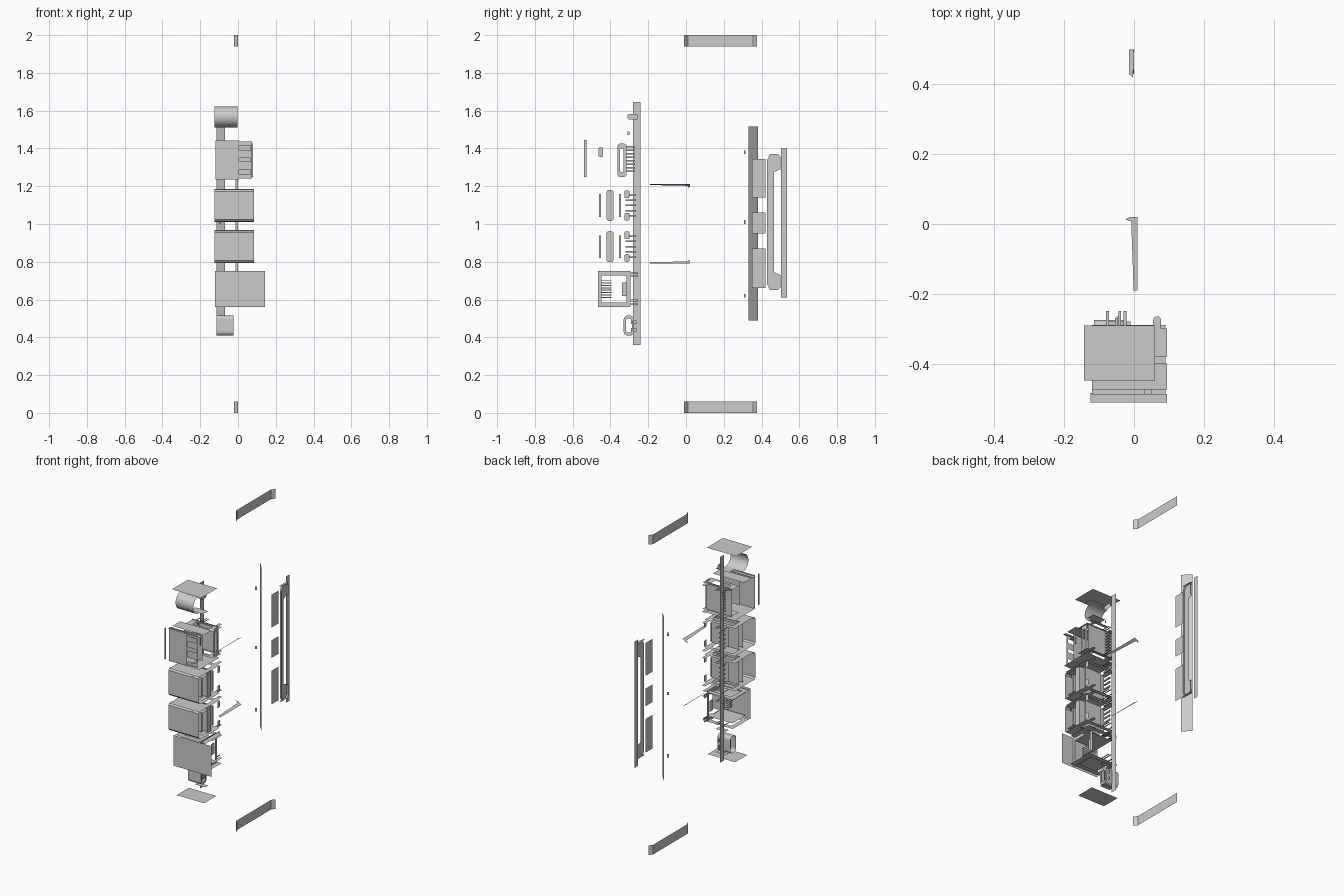
import bpy, math

if "Cube" in bpy.data.objects:
    bpy.data.objects.remove(bpy.data.objects["Cube"])


def make(name, verts, faces, smooth=False):
    me = bpy.data.meshes.new(name)
    me.from_pydata(verts, [], faces)
    me.update()
    ob = bpy.data.objects.new(name, me)
    bpy.context.collection.objects.link(ob)
    for p in me.polygons:
        p.use_smooth = smooth
    return ob


def put(axis, c, u, v):
    return {'x': (c, u, v), 'y': (u, c, v), 'z': (u, v, c)}[axis]


def rect(u0, u1, v0, v1, r=0.0, n=5):
    """Rectangle outline, with rounded corners when r > 0."""
    if r == 0:
        return [(u0, v0), (u1, v0), (u1, v1), (u0, v1)]
    pts = []
    for i, (cu, cv) in enumerate([(u1-r, v1-r), (u0+r, v1-r), (u0+r, v0+r), (u1-r, v0+r)]):
        for k in range(n):
            a = math.pi/2*(i + k/(n-1))
            pts.append((cu + r*math.cos(a), cv + r*math.sin(a)))
    return pts


def plate(name, axis, c, outer, inner=None):
    """Flat sheet normal to an axis, optionally with a matching hole."""
    n = len(outer)
    v = [put(axis, c, *p) for p in outer]
    if inner is None:
        return make(name, v, [list(range(n))])
    v += [put(axis, c, *p) for p in inner]
    return make(name, v, [(i, (i+1) % n, n+(i+1) % n, n+i) for i in range(n)])


def ribbon(name, axis, profile, c0, c1, closed=False, smooth=False):
    """Profile swept along an axis, ends left open."""
    n = len(profile)
    v = [put(axis, c, *p) for c in (c0, c1) for p in profile]
    m = n if closed else n-1
    return make(name, v, [(i, (i+1) % n, n+(i+1) % n, n+i) for i in range(m)], smooth)


# end brackets, bent at both ends
for tag, z in (("lower", 0.0), ("upper", 1.94)):
    ribbon("end_bracket_" + tag, 'z',
           [(0, -.01), (-.02, .01), (-.02, .355), (-.002, .375)], z, z+.06)

# tilted light tabs between board and rear panel
for tag, z, s in (("lower", .797, -1), ("upper", 1.207, 1)):
    xy = [(-.001, -.19), (.01, -.19), (.01, .02), (-.012, .02), (-.025, .013), (-.008, .008)]
    make("tab_" + tag, [(x, y, z + s*.6*x) for x, y in xy], [list(range(6))])

# oblique rear board edge and small studs
ribbon("rear_board", 'z', [(-.07, .33), (-.115, .38)], .49, 1.515)
for i, z in enumerate((.61, 1.0, 1.37)):
    ribbon("stud_%d" % i, 'z', [(-.098, .308), (-.089, .314)], z, z+.02)

# rear trim: tiles, bar and the C shaped handle
for i, (z0, z1) in enumerate(((.66, .87), (.95, 1.06), (1.14, 1.345))):
    plate("rear_tile_%d" % i, 'x', -.014, rect(.35, .42, z0, z1))
plate("rear_bar", 'x', -.02, rect(.503, .535, .61, 1.4))
half = [(.43, 1.01), (.43, 1.34), (.445, 1.37), (.485, 1.37), (.50, 1.355),
        (.50, 1.29), (.466, 1.275), (.466, 1.01)]
for s in (1, -1):
    pts = [(y, 1.01 + s*(z-1.01)) for y, z in half]
    plate("handle_half", 'x', -.012, pts)
    ribbon("handle_rim", 'x', pts[:6], -.012, 0)
for s, z in ((1, 1.37), (-1, .65)):
    plate("handle_end", 'z', z, [(-.015, .43), (-.003, .42), (0, .49), (-.003, .5), (-.015, .5)])

# main board edge, top and bottom sheets
plate("main_board_edge", 'x', -.068, rect(-.28, -.24, .36, 1.645))
plate("top_sheet", 'z', 1.65, rect(-.143, .06, -.449, -.291))
plate("bottom_sheet", 'z', .356, rect(-.13, .06, -.42, -.3))

# audio jack barrel with its side strips and pin
arc = [(-.38 + .058*math.cos(a), 1.567 + .055*math.sin(a))
       for a in [math.pi*(.5 + i/16) for i in range(17)]]
ribbon("jack_barrel", 'x', arc, -.125, -.003, smooth=True)
plate("jack_strip_upper", 'z', 1.62, rect(-.075, .025, -.41, -.35))
plate("jack_strip_lower", 'z', 1.513, rect(-.065, .025, -.38, -.33))
plate("jack_pin", 'x', -.04, rect(-.31, -.255, 1.553, 1.582, .01))
plate("jack_stud", 'x', -.045, rect(-.31, -.3, 1.47, 1.49))


def legs(name, z):
    plate(name + "_shield_leg", 'z', z, rect(.055, .077, -.36, -.265, .01))
    for i, x in enumerate((-.08, -.045, -.03)):
        plate(name + "_leg_%d" % i, 'z', z, rect(x, x+.008, -.32, -.25))


def pins(name, z0, z1, count, x=-.05, y0=-.32, y1=-.265):
    for i in range(count):
        z = z0 + (z1-z0)*i/(count-1)
        ribbon("%s_pin_%d" % (name, i), 'y',
               rect(x, x+.008, z-.004, z+.004), y0, y1, closed=True)


# two double stacked ports, open towards +x
for tag, zc in (("lower", .88), ("upper", 1.098)):
    n = "stacked_port_" + tag
    h = .087
    # front skin with rolled edges and a raised rounded patch
    ribbon(n + "_skin", 'x', [(-.485, zc-h), (-.5, zc-h+.003), (-.508, zc-h+.013),
           (-.508, zc+h-.013), (-.5, zc+h-.003), (-.485, zc+h)], -.125, .085)
    plate(n + "_patch", 'y', -.513, rect(-.118, -.03, zc-.058, zc+.072, .015))
    for s in (-1, 1):
        z = zc + s*h
        plate(n + "_side", 'z', z, rect(-.12, .09, -.49, -.31), rect(-.09, .06, -.40, -.335))
        plate(n + "_inner_side", 'z', zc + s*.07, rect(-.06, .09, -.48, -.42))
        plate(n + "_spring", 'z', zc + s*.078, rect(.03, .05, -.51, -.4, .009))
        legs(n, z)
        # mouth flanges
        plate(n + "_flange", 'x', .085, rect(-.325, -.30, zc+s*.06-.02, zc+s*.06+.02, .006))
    # separator face, tongues and inner sheets
    plate(n + "_separator", 'x', .08, rect(-.422, -.383, zc-.082, zc+.082, .015))
    for y in (-.455, -.35):
        plate(n + "_tongue", 'y', y, rect(-.05, .07, zc-.065, zc+.065))
        plate(n + "_tongue_tip", 'x', .07, rect(y-.006, y+.006, zc-.06, zc+.06))
    for y in (-.422, -.383):
        plate(n + "_divider", 'y', y, rect(-.1, .08, zc-.08, zc+.08))
    pins(n, zc-.055, zc+.055, 5)

# video port: slotted front plate, prongs, side sheets
v = "video_port"
plate(v + "_front", 'y', -.51, rect(-.12, .005, 1.235, 1.442))
for z0, z1 in ((1.24, 1.262), (1.285, 1.33), (1.35, 1.39), (1.415, 1.437)):
    plate(v + "_prong", 'y', -.505, rect(.005, .066, z0, z1))
plate(v + "_lip", 'y', -.505, rect(.066, .074, 1.24, 1.437))
plate(v + "_flap", 'x', -.129, rect(-.54, -.528, 1.25, 1.445))
plate(v + "_lower_side", 'z', 1.233, rect(-.12, .09, -.51, -.31))
plate(v + "_upper_side", 'z', 1.437, rect(-.12, .095, -.475, -.40))
plate(v + "_upper_edge", 'z', 1.435, rect(-.125, .095, -.512, -.488))
for z in (1.255, 1.42):
    plate(v + "_inner_side", 'z', z, rect(-.1, .095, -.38, -.3), rect(-.06, .05, -.36, -.32))
    plate(v + "_catch", 'z', z, rect(.03, .05, -.51, -.45, .009))
    legs(v, z)
plate(v + "_mouth", 'x', .085, rect(-.362, -.315, 1.25, 1.425, .012),
      rect(-.35, -.33, 1.275, 1.4, .008))
plate(v + "_upper_mouth_block", 'x', .06, rect(-.462, -.44, 1.355, 1.405, .006))
plate(v + "_tongue", 'y', -.45, rect(-.06, .07, 1.26, 1.42))
plate(v + "_shelf", 'y', -.31, rect(-.1, .08, 1.25, 1.425))
pins(v, 1.28, 1.41, 8, -.055, -.325, -.27)

# network socket: long front sheet, mouth frame, contacts
s = "network_socket"
plate(s + "_front", 'y', -.465, rect(-.122, .143, .56, .752))
plate(s + "_mouth", 'x', .06, rect(-.465, -.295, .56, .752), rect(-.447, -.315, .585, .727))
plate(s + "_latch_wall", 'x', .05, rect(-.34, -.305, .62, .69))
for z in (.585, .727):
    plate(s + "_wall", 'z', z, rect(-.1, .06, -.447, -.315))
    legs(s, z)
for z in (.565, .747):
    plate(s + "_shield", 'z', z, rect(-.12, .09, -.45, -.29), rect(-.09, .05, -.42, -.32))
for i in range(8):
    z = .612 + i*.0125
    plate(s + "_contact_%d" % i, 'x', .0, rect(-.452, -.395, z-.0025, z+.0025))
for z in (.575, .595, .725, .74):
    plate(s + "_peg", 'x', .055, rect(-.305, -.255, z-.004, z+.004))

# small power port at the bottom
p = "power_port"
ribbon(p + "_shell", 'x', rect(-.33, -.275, .41, .515, .02), -.115, -.025, closed=True)
plate(p + "_mouth", 'x', -.025, rect(-.33, -.275, .41, .515, .02),
      rect(-.318, -.287, .425, .5, .012))
plate(p + "_tongue", 'y', -.302, rect(-.1, -.03, .43, .495))
for z in (.47, .43):
    plate(p + "_leg", 'x', -.04, rect(-.29, -.262, z, z+.02))
for z in (.54, .395):
    plate(p + "_strip", 'z', z, rect(-.08, -.01, -.31, -.28))
